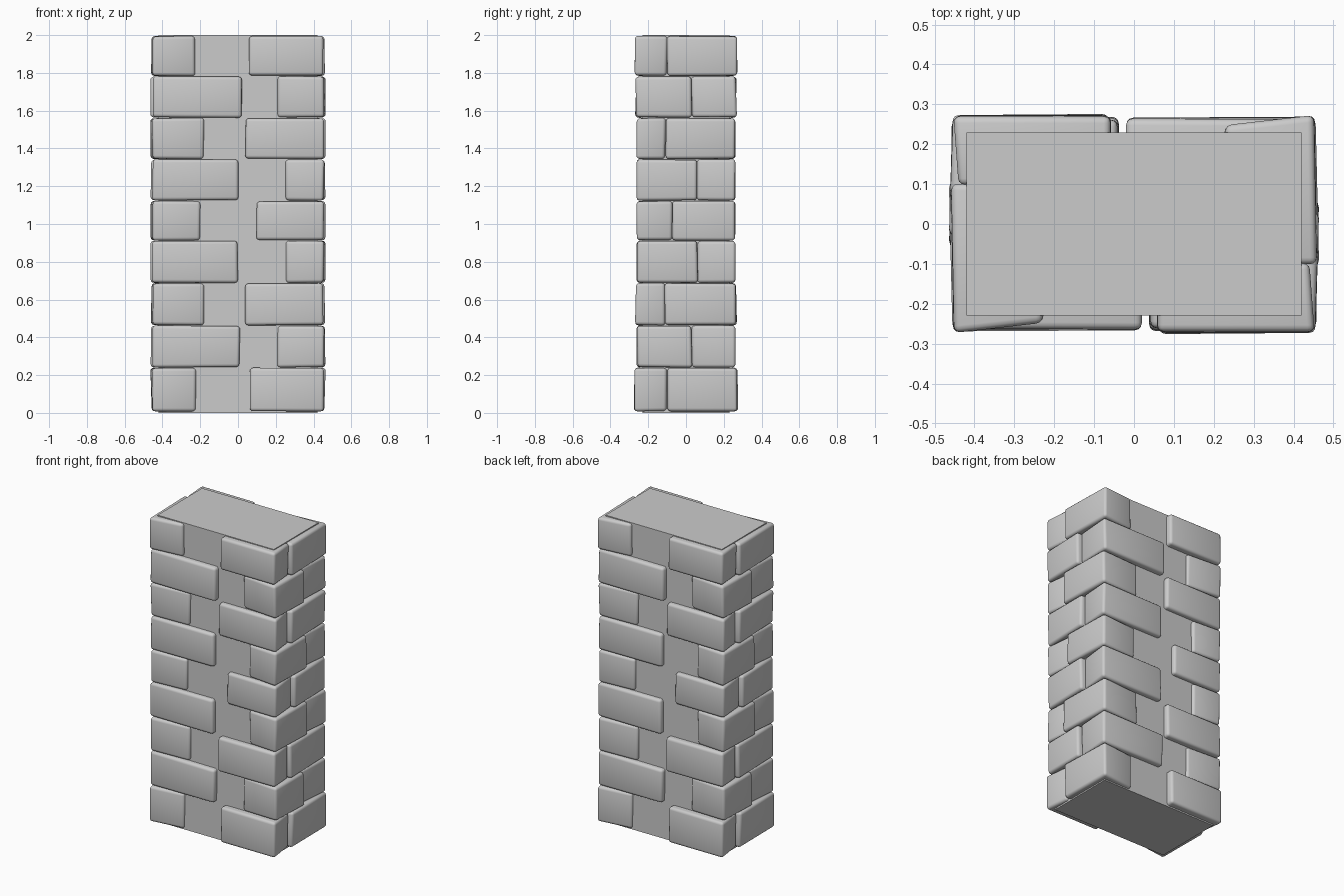
import bpy, bmesh, math, random

random.seed(4)
if "Cube" in bpy.data.objects:
    bpy.data.objects.remove(bpy.data.objects["Cube"])

stone_grey = bpy.data.materials.new("stone_grey")
stone_grey.use_nodes = True
GREY = (0.6, 0.6, 0.6, 1)
stone_grey.diffuse_color = GREY
stone_grey.node_tree.nodes["Principled BSDF"].inputs["Base Color"].default_value = GREY


def add_object(name, mesh):
    obj = bpy.data.objects.new(name, mesh)
    bpy.context.collection.objects.link(obj)
    return obj


def block(name, plan, bottom, top, wobble=0.0, round_edge=0.0):
    """Box over a four-cornered plan, with uneven corners and rounded edges."""
    bm = bmesh.new()
    jitter = lambda: random.uniform(-wobble, wobble)
    low, high = [
        [bm.verts.new((x + jitter(), y + jitter(), z + jitter() / 2)) for x, y in plan]
        for z in (bottom, top)]
    bm.faces.new(low)
    bm.faces.new(high)
    for i in range(4):
        j = (i + 1) % 4
        bm.faces.new((low[i], low[j], high[j], high[i]))
    bmesh.ops.recalc_face_normals(bm, faces=bm.faces)
    if round_edge:
        bmesh.ops.bevel(bm, geom=bm.edges[:], offset=round_edge, segments=3,
                        profile=0.5, affect='EDGES', clamp_overlap=True)
        for f in bm.faces:
            f.smooth = True
    mesh = bpy.data.meshes.new(name)
    bm.to_mesh(mesh)
    bm.free()
    mesh.materials.append(stone_grey)
    return mesh


# Plain inner core
CX, CY = 0.42, 0.23
add_object("core", block("core", [(-CX, -CY), (CX, -CY), (CX, CY), (-CX, CY)], 0, 2))

# Course heights, and for each course where the stones end on the wide and narrow faces
levels = [0.007, 0.24, 0.463, 0.688, 0.912, 1.123, 1.343, 1.562, 1.783, 1.996]
wide_end_left = [0.06, 0.21, 0.04, 0.25, 0.10, 0.25, 0.04, 0.21, 0.06]
wide_end_right = [0.22, -0.01, 0.18, 0.0, 0.20, 0.0, 0.18, -0.02, 0.23]
narrow_end = [0.10, -0.03, 0.11, -0.06, 0.07, -0.06, 0.11, -0.03, 0.10]
depth = [0.273, 0.26, 0.268, 0.262, 0.26, 0.26, 0.262, 0.266, 0.273]

for course in range(9):
    bottom, top = levels[course] + 0.002, levels[course + 1] - 0.002
    for side, wide_ends, sign in (("left", wide_end_left, 1), ("right", wide_end_right, -1)):
        x_in = wide_ends[course]
        y_in = sign * narrow_end[course]
        y_out = depth[course]
        # The short arm of each stone sinks back towards the core, the long arm stands proud
        long_on_wide = (course % 2 == 0) == (side == "left")
        y_arm = y_out if long_on_wide else 0.245
        x_arm = 0.437 if long_on_wide else 0.461
        plan = [(x_in, -y_arm), (0.454, -y_out), (x_arm, -y_in), (x_in, -y_in)]
        plan = [(sign * x, y) for x, y in plan]
        name = f"corner_stone_{course + 1}"
        mesh = block(name, plan, bottom, top, wobble=0.004, round_edge=0.017)
        add_object(f"front_{side}_{name}", mesh)
        # The opposite corner repeats it, turned half way round
        other = "right" if side == "left" else "left"
        add_object(f"back_{other}_{name}", mesh).rotation_euler.z = math.pi
